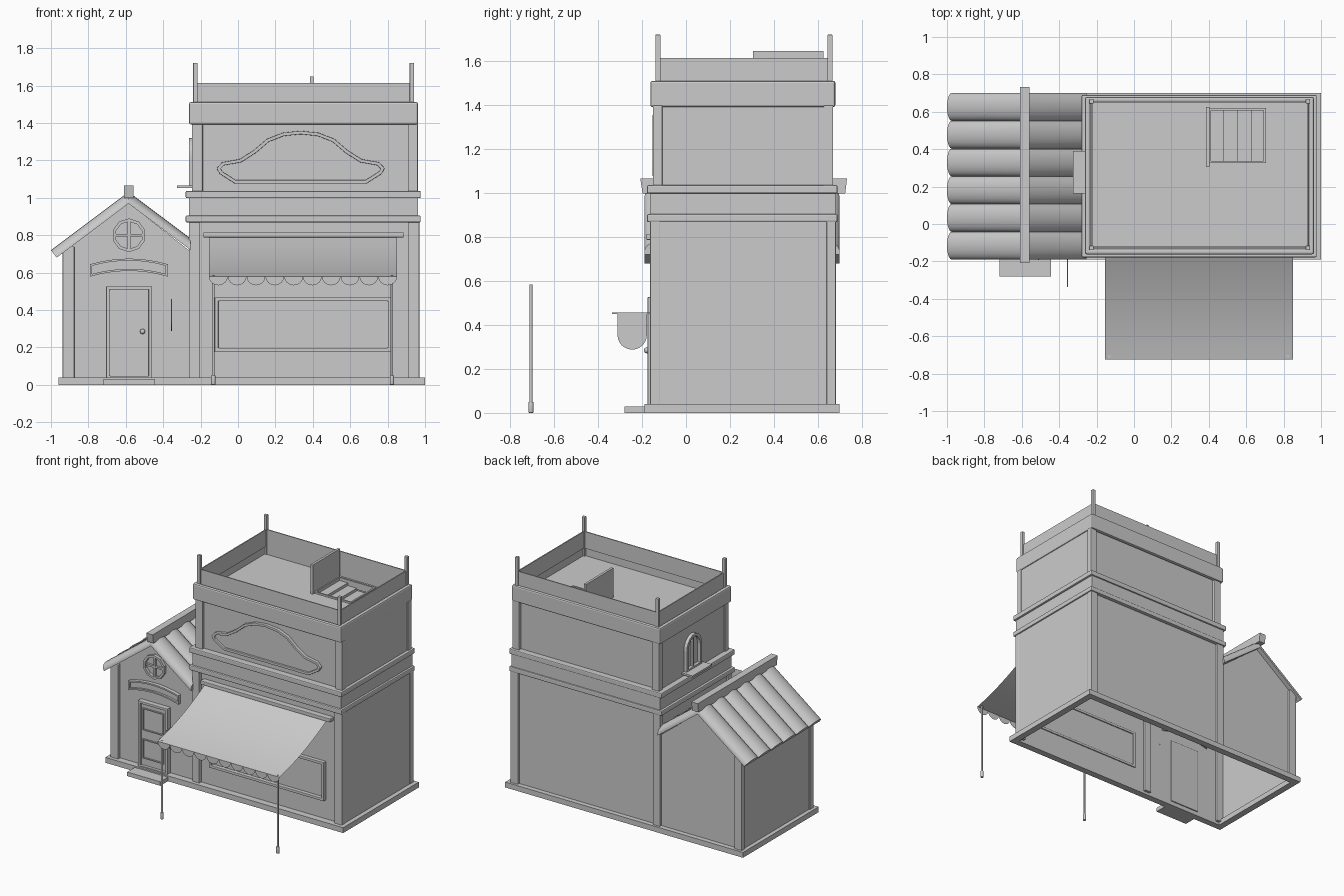
import bpy, bmesh, math
from mathutils import Vector

if "Cube" in bpy.data.objects:
    bpy.data.objects.remove(bpy.data.objects["Cube"])

MAP = {'xz': lambda u, v, d: (u, d, v), 'yz': lambda u, v, d: (d, u, v), 'xy': lambda u, v, d: (u, v, d)}


def mesh(name, verts, faces, bevel=0, smooth=False):
    me = bpy.data.meshes.new(name)
    me.from_pydata(verts, [], faces)
    bm = bmesh.new()
    bm.from_mesh(me)
    bmesh.ops.recalc_face_normals(bm, faces=bm.faces)
    bm.to_mesh(me)
    bm.free()
    ob = bpy.data.objects.new(name, me)
    bpy.context.collection.objects.link(ob)
    if bevel:
        m = ob.modifiers.new("bevel", 'BEVEL')
        m.width, m.segments = bevel, 2
    if smooth:
        bpy.ops.object.select_all(action='DESELECT')
        ob.select_set(True)
        bpy.context.view_layer.objects.active = ob
        bpy.ops.object.shade_smooth_by_angle(angle=math.radians(40))
    return ob


def prism(name, pts, plane, a, b, bevel=0, smooth=False):
    n, f = len(pts), MAP[plane]
    verts = [f(u, v, d) for d in (a, b) for u, v in pts]
    faces = [(i, (i + 1) % n, n + (i + 1) % n, n + i) for i in range(n)]
    faces += [tuple(range(n)), tuple(range(n, 2 * n))]
    return mesh(name, verts, faces, bevel, smooth)


def rect(x0, x1, y0, y1):
    return [(x0, y0), (x1, y0), (x1, y1), (x0, y1)]


def box(name, x0, x1, y0, y1, z0, z1, bevel=0):
    return prism(name, rect(x0, x1, y0, y1), 'xy', z0, z1, bevel)


def inset(pts, w):
    n, out = len(pts), []
    area = sum(pts[i - 1][0] * pts[i][1] - pts[i][0] * pts[i - 1][1] for i in range(n))
    s = 1 if area > 0 else -1
    for i in range(n):
        p, q, r = (Vector(pts[(i + k) % n]) for k in (-1, 0, 1))
        d1, d2 = (q - p).normalized(), (r - q).normalized()
        n1, n2 = Vector((-d1.y, d1.x)) * s, Vector((-d2.y, d2.x)) * s
        out.append(tuple(q + (n1 + n2) * (w / max(0.3, 1 + n1.dot(n2)))))
    return out


def frame(name, pts, w, plane, a, b, bevel=0):
    """Closed outline of width w, extruded from a to b."""
    n, f = len(pts), MAP[plane]
    inner = inset(pts, w)
    loops = [(pts, a), (pts, b), (inner, b), (inner, a)]
    verts = [f(u, v, d) for L, d in loops for u, v in L]
    faces = [(k * n + i, k * n + (i + 1) % n, (k + 1) % 4 * n + (i + 1) % n, (k + 1) % 4 * n + i)
             for k in range(4) for i in range(n)]
    return mesh(name, verts, faces, bevel)


def disc(cx, cy, r, n, t=0.0):
    return [(cx + r * math.cos(t + 2 * math.pi * i / n), cy + r * math.sin(t + 2 * math.pi * i / n)) for i in range(n)]


# --- base plinth and hollow wall shells
frame("plinth", rect(-.96, 1.0, -.19, .70), .05, 'xy', 0, .04)
X0, X1, Y0, Y1 = -.25, .967, -.138, .664
mesh("tower_lower_walls",
     [(x, y, z) for z in (.02, .9) for x, y in ((X0, Y0), (X1, Y0), (X1, Y1), (X0, Y1))]
     + [(X0, Y0, .7), (X0, Y1, .7)],
     [(0, 1, 5, 4, 8), (1, 2, 6, 5), (2, 3, 9, 7, 6), (8, 4, 7, 9)])
gable = [(-.93, .02), (-.93, .71), (-.585, .972), (X0, .71), (X0, .02)]
mesh("annex_walls", [(u, y, v) for y in (Y0, Y1) for u, v in gable],
     [tuple(range(5)), tuple(range(5, 10)), (0, 1, 6, 5)])
up = rect(-.238, .955, -.13, .645)
mesh("tower_upper_walls", [(x, y, z) for z in (.99, 1.42) for x, y in up],
     [(i, (i + 1) % 4, 4 + (i + 1) % 4, 4 + i) for i in range(4)])

# --- corner pillars, front and back
for tag, y0, y1, dy in (("front", -.163, -.12, .012), ("back", .64, .682, -.012)):
    box("tower_pillar_left_" + tag, -.262, -.205, y0, y1, .02, .88, .004)
    box("tower_pillar_right_" + tag, .908, .97, y0, y1, .02, .88, .004)
    box("annex_pillar_" + tag, -.937, -.875, y0, y1, .02, .74, .004)
    box("upper_pillar_left_" + tag, -.247, -.188, y0 + dy, y1 + dy, 1.02, 1.4, .004)
    box("upper_pillar_right_" + tag, .908, .962, y0 + dy, y1 + dy, 1.02, 1.4, .004)

# --- cornices and parapet
frame("cornice_lower", rect(-.28, .977, -.178, .69), .05, 'xy', .868, .905, .007)
frame("cornice_band", rect(-.262, .962, -.163, .68), .03, 'xy', .90, 1.0)
frame("cornice_upper", rect(-.28, .977, -.178, .69), .06, 'xy', .998, 1.037, .007)
frame("cornice_top", rect(-.262, .962, -.162, .68), .03, 'xy', 1.392, 1.512, .01)
frame("parapet", rect(-.228, .932, -.128, .658), .008, 'xy', 1.49, 1.615)
for x in (-.228, .93):
    for y in (-.128, .656):
        box("parapet_post", x - .012, x + .012, y - .012, y + .012, 1.43, 1.722, .003)

# --- roof deck with open hatch, steps and raised lid
FZ = 1.43
xs, ys = (-.235, .405, .70, .935), (-.135, .33, .615, .655)
mesh("roof_deck", [(x, y, FZ) for y in ys for x in xs],
     [(j * 4 + i, j * 4 + i + 1, j * 4 + i + 5, j * 4 + i + 4)
      for j in range(3) for i in range(3) if (i, j) != (1, 1)])
frame("hatch_curb", rect(.40, .705, .325, .62), .012, 'xy', 1.39, FZ + .012)
for i in range(4):
    box("hatch_step", .405 + i * .074, .405 + (i + 1) * .074, .33, .615, 1.33, 1.42 - .02 * i)
box("hatch_lid", .385, .403, .305, .625, FZ, 1.648)

# --- annex roof: scalloped tiles running down each slope, with ridge beam
H, N, W = .05, 10, .89 / 6
for i in range(6):
    c = -.19 + W * (i + .5)
    prof = [(c + W / 2, 0)] + [(c + W / 2 * math.cos(math.pi * k / N), .008 + (H - .008) * math.sin(math.pi * k / N))
                               for k in range(N + 1)] + [(c - W / 2, 0)]
    n = len(prof)
    top = [(-.585, y, .969 + 1.25 * h) for y, h in prof]
    left = [(-.97 - .6 * h, y, .68 + .8 * h) for y, h in prof]
    right = [(-.255, y, .969 - .33 * .75 + 1.25 * h) for y, h in prof]
    for tag, end in (("left", left), ("right", right)):
        mesh("roof_tile_" + tag, top + end,
             [(k, (k + 1) % n, n + (k + 1) % n, n + k) for k in range(n)]
             + [tuple(range(n)), tuple(range(n, 2 * n))], smooth=True)
prism("ridge_beam", [(-.198, 1.0), (.725, 1.0), (.733, 1.067), (-.208, 1.067)], 'yz', -.61, -.558)

# --- annex front: door, step, curved sign, round window, hanging sign
frame("door_frame", rect(-.705, -.46, .03, .527), .018, 'xz', -.175, -.13, .003)
box("door_leaf", -.69, -.475, -.155, -.13, .03, .512)
for z0, z1 in ((.31, .475), (.10, .245)):
    frame("door_panel", rect(-.675, -.5, z0, z1), .008, 'xz', -.163, -.15)
bpy.ops.mesh.primitive_uv_sphere_add(segments=12, ring_count=8, radius=.014, location=(-.51, -.178, .285))
bpy.context.object.name = "door_knob"
bpy.ops.object.shade_smooth_by_angle()
box("door_step", -.718, -.445, -.28, -.17, 0, .03)
arc = [(-.7925 + .415 * k / 8 + .002, .645 + .03 * (1 - (k / 4 - 1) ** 2)) for k in range(9)]
band = arc + [(u, v - .066) for u, v in reversed(arc)]
frame("curved_sign_frame", band, .011, 'xz', -.165, -.13)
prism("curved_sign_board", inset(band, .008), 'xz', -.15, -.13)
frame("round_window_frame", disc(-.583, .80, .09, 10, math.pi / 10), .016, 'xz', -.16, -.13)
box("round_window_bar_v", -.59, -.576, -.153, -.13, .72, .88)
box("round_window_bar_h", -.663, -.503, -.153, -.13, .793, .807)
box("sign_bracket", -.359, -.353, -.338, -.135, .451, .458)
shield = [(-.312, .453), (-.178, .453)] + [(-.245 + .067 * math.cos(math.pi * k / 12), .355 - .067 * math.sin(math.pi * k / 12)) for k in range(13)]
prism("hanging_sign", shield, 'yz', -.358, -.354)

# --- shop window
frame("shop_window_frame", rect(-.125, .822, .178, .467), .02, 'xz', -.165, -.13, .003)

# --- awning: rail, sagging cloth, scalloped edge and poles
box("awning_rail", -.185, .885, -.18, -.135, .788, .815, .004)
AX0, AX1 = -.155, .85
prof = [(-.16 - .565 * t, .58 + .215 * (.55 * (1 - t) + .45 * (1 - t) ** 2)) for t in [k / 10 for k in range(11)]]
mesh("awning_cloth", [(x, y, z) for x in (AX0, AX1) for y, z in prof],
     [(i, i + 1, i + 12, i + 11) for i in range(10)], smooth=True)
sw = (AX1 - AX0) / 10
verts, faces = [], []
for i in range(10):
    c, b = AX0 + sw * (i + .5), len(verts)
    for k in range(9):
        a = math.pi * k / 8
        verts.append((c + sw / 2 * math.cos(a), -.725, .58 - .048 * math.sin(a)))
    faces.append(tuple(range(b, b + 9)))
mesh("awning_scallops", verts, faces)
for x in (-.132, .823):
    prism("awning_pole", disc(x, -.706, .007, 10), 'xy', 0, .585, smooth=True)
    prism("awning_pole_foot", disc(x, -.706, .012, 10), 'xy', 0, .05, .003, True)

# --- shaped signboard on the upper floor
half = [(-.016, 1.076), (-.098, 1.128), (-.114, 1.158), (-.085, 1.19), (.01, 1.207), (.085, 1.255),
        (.155, 1.315), (.24, 1.348), (.335, 1.358)]
sign = half + [(.67 - u, v) for u, v in reversed(half[:-1])]
frame("signboard_frame", sign, .018, 'xz', -.152, -.125, .003)
prism("signboard_panel", inset(sign, .015), 'xz', -.138, -.125)

# --- arched side window with ledge
arch = [(.185, 1.06), (.365, 1.06)] + [(.275 + .09 * math.cos(math.pi * k / 10), 1.22 + .10 * math.sin(math.pi * k / 10)) for k in range(11)]
frame("side_window_frame", arch, .02, 'yz', -.262, -.23)
box("side_window_mullion", -.254, -.23, .267, .283, 1.06, 1.31)
box("window_ledge", -.327, -.235, .162, .39, 1.053, 1.067)
